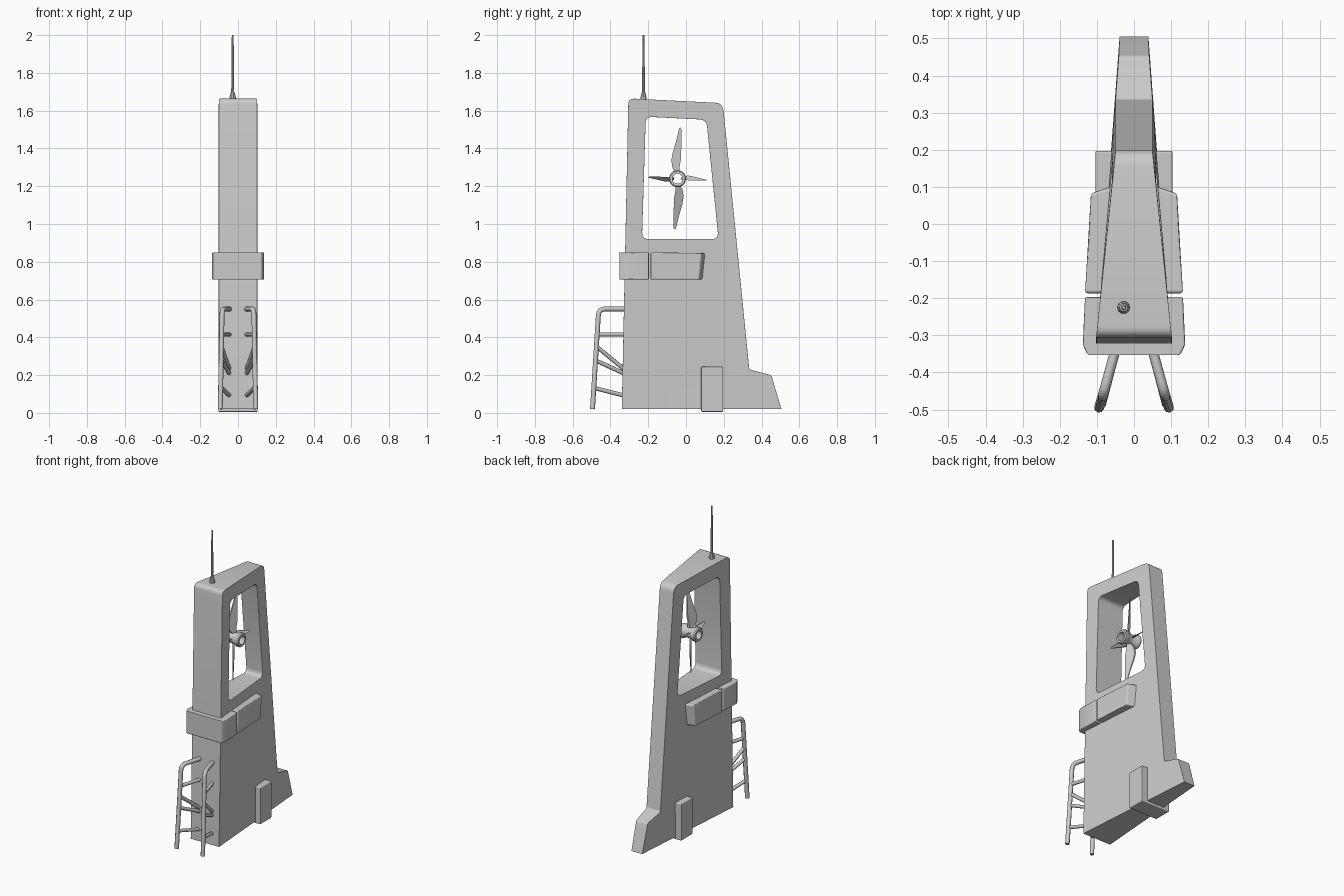
import bpy, bmesh, math
from mathutils import Vector, Matrix

if "Cube" in bpy.data.objects:
    bpy.data.objects.remove(bpy.data.objects["Cube"])


def rounded(pts, radii, seg=4, closed=True):
    """Round the corners of a 2D/3D polyline."""
    out, n = [], len(pts)
    P = [Vector(p) for p in pts]
    for i, r in enumerate(radii):
        if r == 0 or (not closed and i in (0, n - 1)):
            out.append(P[i])
            continue
        a = P[i] + (P[i - 1] - P[i]).normalized() * r
        b = P[i] + (P[(i + 1) % n] - P[i]).normalized() * r
        for k in range(seg + 1):
            t = k / seg
            out.append(a * (1 - t) ** 2 + P[i] * 2 * t * (1 - t) + b * t * t)
    return out


def finish(name, bm, bevel=0.0, angle=35):
    bmesh.ops.recalc_face_normals(bm, faces=bm.faces)
    me = bpy.data.meshes.new(name)
    bm.to_mesh(me)
    bm.free()
    ob = bpy.data.objects.new(name, me)
    bpy.context.collection.objects.link(ob)
    bpy.ops.object.select_all(action='DESELECT')
    ob.select_set(True)
    bpy.context.view_layer.objects.active = ob
    if bevel:
        for p in me.polygons:
            p.use_smooth = True
        m = ob.modifiers.new("bevel", 'BEVEL')
        m.width, m.segments = bevel, 2
        m.limit_method, m.angle_limit = 'ANGLE', math.radians(angle)
        m.harden_normals = True
    else:
        bpy.ops.object.shade_smooth_by_angle(angle=math.radians(angle))
    return ob


def slab(name, loops, place, bevel=0.0):
    """Fill 2D loops (later loops are holes), thicken, map with place(a, b, side)."""
    bm = bmesh.new()
    edges = []
    for loop in loops:
        vs = [bm.verts.new((0, p[0], p[1])) for p in loop]
        edges += [bm.edges.new((vs[i - 1], vs[i])) for i in range(len(vs))]
    bmesh.ops.triangle_fill(bm, edges=edges, use_beauty=True, normal=(1, 0, 0))
    old = list(bm.verts)
    ret = bmesh.ops.extrude_face_region(bm, geom=list(bm.faces), use_keep_orig=True)
    new = [g for g in ret["geom"] if isinstance(g, bmesh.types.BMVert)]
    for side, group in ((-1, old), (1, new)):
        for v in group:
            v.co = place(v.co.y, v.co.z, side)
    return finish(name, bm, bevel)


def lathe(name, prof, center, axis='Z', steps=16, closed=False):
    """Revolve (radius, height) points."""
    rot = Matrix.Rotation(math.pi / 2, 4, 'Y') if axis == 'X' else Matrix()
    M = Matrix.Translation(center) @ rot
    bm = bmesh.new()
    rings = []
    for r, h in prof:
        rings.append([bm.verts.new(M @ Vector((r * math.cos(k * math.tau / steps),
                                               r * math.sin(k * math.tau / steps), h)))
                      for k in range(steps)])
    for i in range(len(rings) if closed else len(rings) - 1):
        a, b = rings[i], rings[(i + 1) % len(rings)]
        for k in range(steps):
            j = (k + 1) % steps
            bm.faces.new((a[k], a[j], b[j], b[k]))
    if not closed:
        bm.faces.new(rings[0])
        bm.faces.new(rings[-1])
    return finish(name, bm)


def tube(name, pts, radius):
    cu = bpy.data.curves.new(name, 'CURVE')
    cu.dimensions = '3D'
    cu.bevel_depth, cu.bevel_resolution, cu.use_fill_caps = radius, 2, True
    sp = cu.splines.new('POLY')
    sp.points.add(len(pts) - 1)
    for p, co in zip(sp.points, pts):
        p.co = (*co, 1)
    sp.use_smooth = True
    ob = bpy.data.objects.new(name, cu)
    bpy.context.collection.objects.link(ob)


# Tapered fin: wide at the front, narrow at the back
def fin_place(y, z, side):
    front = -0.34 + 0.0213 * (z - 0.02)
    back = 0.358 - 0.0993 * z
    return Vector((side * (0.102 - 0.052 * (y - front) / (back - front)), y, z))


outline = rounded([(-0.34, 0.02), (-0.305, 1.665), (0.195, 1.64), (0.335, 0.23),
                   (0.452, 0.2), (0.505, 0.02)], [0, 0.03, 0.04, 0.012, 0.012, 0])
window = rounded([(-0.213, 1.568), (0.108, 1.552), (0.172, 0.92), (-0.233, 0.92)],
                 [0.035] * 4)
slab("tower_fin", [outline, window], fin_place, 0.006)

# Collar around the front and the two side panels
z0, z1 = 0.705, 0.85
collar_place = lambda x, y, s: Vector((x, y, z1 if s > 0 else z0))
slab("collar_front", [[(-0.125, -0.353), (0.125, -0.353), (0.138, -0.325),
                       (0.132, -0.197), (-0.132, -0.197), (-0.138, -0.325)]],
     collar_place, 0.006)
for s, side in ((-1, "left"), (1, "right")):
    slab("collar_panel_" + side,
         [[(s * 0.03, -0.187), (s * 0.132, -0.187), (s * 0.116, 0.076), (s * 0.03, 0.105)]],
         lambda x, y, k: Vector((x, y + (k * 0.007 if y > 0 else 0),
                                 (z1 - (0.004 if y > 0 else 0)) if k > 0 else z0)), 0.008)

# Bracket wrapping the base
slab("base_bracket", [[(0.08, 0.005), (0.197, 0.005), (0.197, 0.245), (0.08, 0.245)]],
     lambda y, z, s: Vector((s * 0.104, y, z)), 0.006)

# Hollow spool hub
HUB = Vector((0, -0.045, 1.24))
lathe("rotor_hub", [(0.027, -0.062), (0.040, -0.062), (0.045, -0.055), (0.045, -0.038),
                    (0.034, -0.022), (0.034, 0.022), (0.045, 0.038), (0.045, 0.055),
                    (0.040, 0.062), (0.027, 0.062)], HUB, 'X', 20, True)

# Four pitched blades, long vertical pair and short horizontal pair
blade = [(0.030, -0.010), (0.055, -0.027), (0.095, -0.034), (0.135, -0.028), (0.20, -0.010),
         (0.262, 0.004), (0.271, 0.010), (0.262, 0.017), (0.19, 0.018), (0.11, 0.017),
         (0.06, 0.010), (0.030, 0.010)]
for i in range(4):
    ku, kv = ((1, 1), (0.575, 0.5))[i % 2]
    ang = i * math.pi / 2 + 0.015

    def blade_place(u, v, s, ku=ku, kv=kv, ang=ang):
        thick = 0.007 * (1 - u / 0.36)
        x = s * thick + v * 0.6
        u, v = u * ku, v * kv
        return HUB + Vector((x, u * math.sin(ang) + v * math.cos(ang),
                             u * math.cos(ang) - v * math.sin(ang)))
    slab("rotor_blade_%d" % (i + 1), [blade], blade_place)

# Antenna
lathe("antenna_base", [(0.017, 1.64), (0.017, 1.668), (0.011, 1.695)],
      (-0.028, -0.225, 0), steps=10)
lathe("antenna_rod", [(0.008, 1.69), (0.005, 2.0)], (-0.028, -0.225, 0), steps=8)

# Ladder rails with braces to the front wall
for s, side in ((-1, "left"), (1, "right")):
    rail = rounded([(s * 0.094, -0.495, 0.02), (s * 0.084, -0.462, 0.55),
                    (s * 0.043, -0.315, 0.55)], [0, 0.035, 0], closed=False)
    tube("ladder_rail_" + side, rail, 0.0135)
    for i, (y, za, zb) in enumerate([(-0.47, 0.415, 0.415), (-0.474, 0.352, 0.225),
                                     (-0.479, 0.278, 0.205), (-0.488, 0.132, 0.09)]):
        tube("ladder_brace_%s_%d" % (side, i + 1),
             [(s * 0.087, y, za), (s * 0.043, -0.32, zb)], 0.011)
